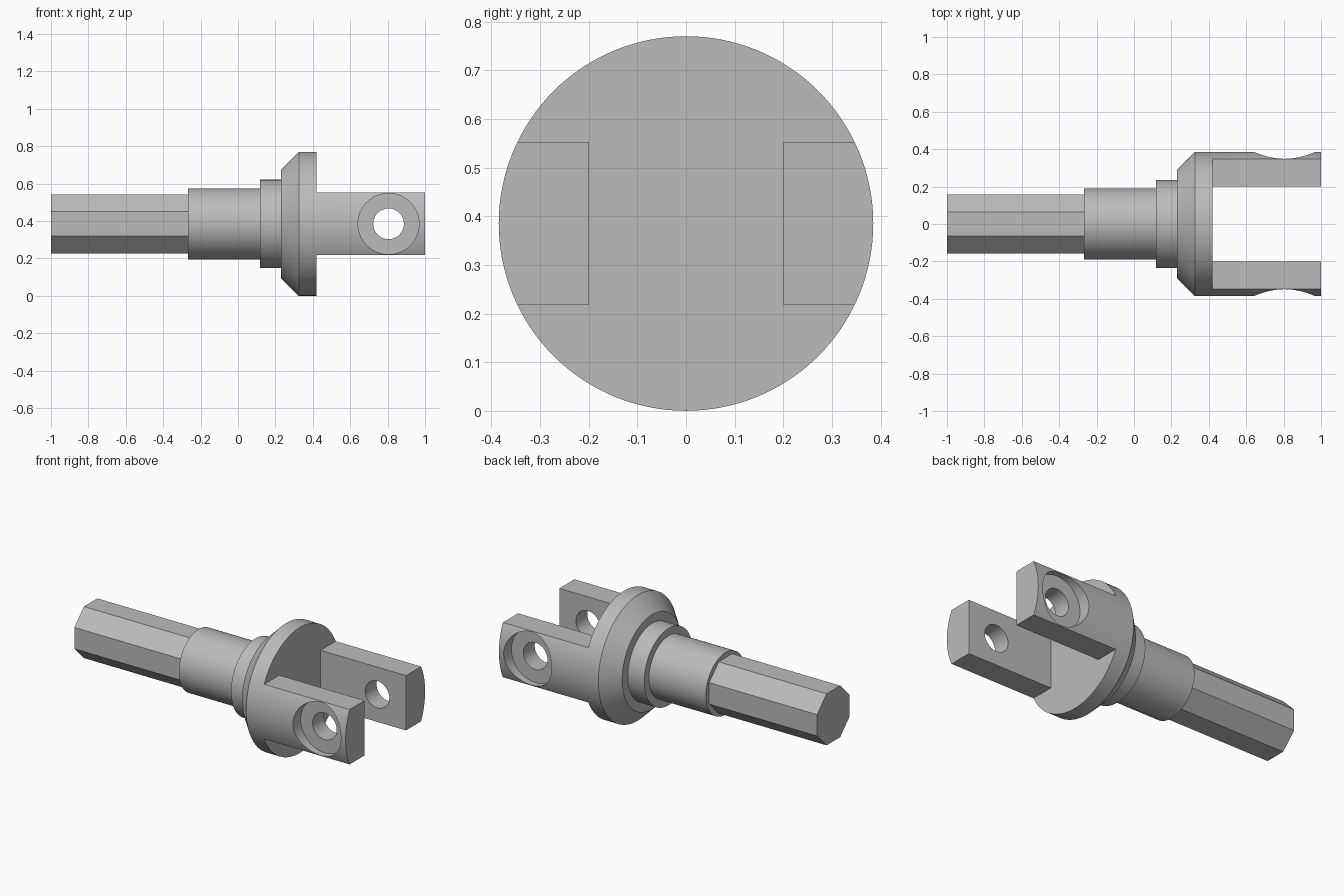
import bpy, bmesh, math
from mathutils import Matrix, Vector

cube = bpy.data.objects.get("Cube")
if cube:
    bpy.data.objects.remove(cube, do_unlink=True)

AXIS_Z = 0.385      # height of the turning axis
RADIUS = 0.385      # flange and fork radius
FORK_X = 0.42       # where the fork slot ends
PIN_X = 0.805       # pin hole position

steel = bpy.data.materials.new("grey_steel")
steel.use_nodes = True
grey = (0.5, 0.5, 0.5, 1)
steel.diffuse_color = grey
steel.node_tree.nodes["Principled BSDF"].inputs["Base Color"].default_value = grey


def make_object(name, bm):
    bmesh.ops.recalc_face_normals(bm, faces=bm.faces)
    mesh = bpy.data.meshes.new(name)
    bm.to_mesh(mesh)
    bm.free()
    mesh.materials.append(steel)
    obj = bpy.data.objects.new(name, mesh)
    bpy.context.collection.objects.link(obj)
    return obj


def lathe(name, profile, sides, turn=0.0, axis="X"):
    """Turn (distance along axis, radius) pairs into a closed solid."""
    bm = bmesh.new()
    rings = []
    for d, r in profile:
        ring = []
        for i in range(sides):
            a = turn + math.tau * i / sides
            u, v = r * math.cos(a), r * math.sin(a)
            co = (d, u, v + AXIS_Z) if axis == "X" else (u + PIN_X, d, v + AXIS_Z)
            ring.append(bm.verts.new(co))
        rings.append(ring)
    for a, b in zip(rings, rings[1:]):
        for i in range(sides):
            j = (i + 1) % sides
            bm.faces.new((a[i], a[j], b[j], b[i]))
    bm.faces.new(rings[0])
    bm.faces.new(rings[-1])
    return make_object(name, bm)


def box(name, low, high):
    bm = bmesh.new()
    low, high = Vector(low), Vector(high)
    bmesh.ops.create_cube(bm, size=1, matrix=Matrix.Translation((low + high) / 2)
                          @ Matrix.Diagonal((*(high - low), 1)))
    return make_object(name, bm)


def select_only(obj):
    bpy.ops.object.select_all(action="DESELECT")
    obj.select_set(True)
    bpy.context.view_layer.objects.active = obj


def cut(obj, cutter):
    cutter.hide_render = True
    mod = obj.modifiers.new("cut", "BOOLEAN")
    mod.operation = "DIFFERENCE"
    mod.solver = "EXACT"
    mod.object = cutter
    select_only(obj)
    bpy.ops.object.modifier_apply(modifier=mod.name)
    bpy.data.objects.remove(cutter, do_unlink=True)


# Octagonal drive shank with flats on top and bottom
shank_r = 0.158 / math.cos(math.pi / 8)
lathe("drive_shank", [(-1, shank_r), (-0.268, shank_r)], 8, math.pi / 8)

# Turned body: journal, collar, chamfered flange and the fork blank
body = lathe("fork_body", [
    (-0.268, 0.19), (0.118, 0.19), (0.118, 0.236), (0.23, 0.236),
    (0.23, 0.29), (0.325, RADIUS), (FORK_X, RADIUS), (1, RADIUS)], 128)

# Slot between the arms, then the flats above and below them
cut(body, box("slot_cutter", (FORK_X, -0.2, -0.2), (1.2, 0.2, 1)))
cut(body, box("upper_cutter", (FORK_X, -1, AXIS_Z + 0.168), (1.2, 1, 1)))
cut(body, box("lower_cutter", (FORK_X, -1, -0.2), (1.2, 1, AXIS_Z - 0.168)))

# Pin holes with counterbores on the outer sides
for side in (-1, 1):
    cut(body, lathe("bore_cutter", [(side * 0.1, 0.082), (side * 0.31, 0.082),
                                    (side * 0.31, 0.163), (side * 0.5, 0.163)],
                    64, axis="Y"))

select_only(body)
bpy.ops.object.shade_smooth_by_angle(angle=math.radians(25))
